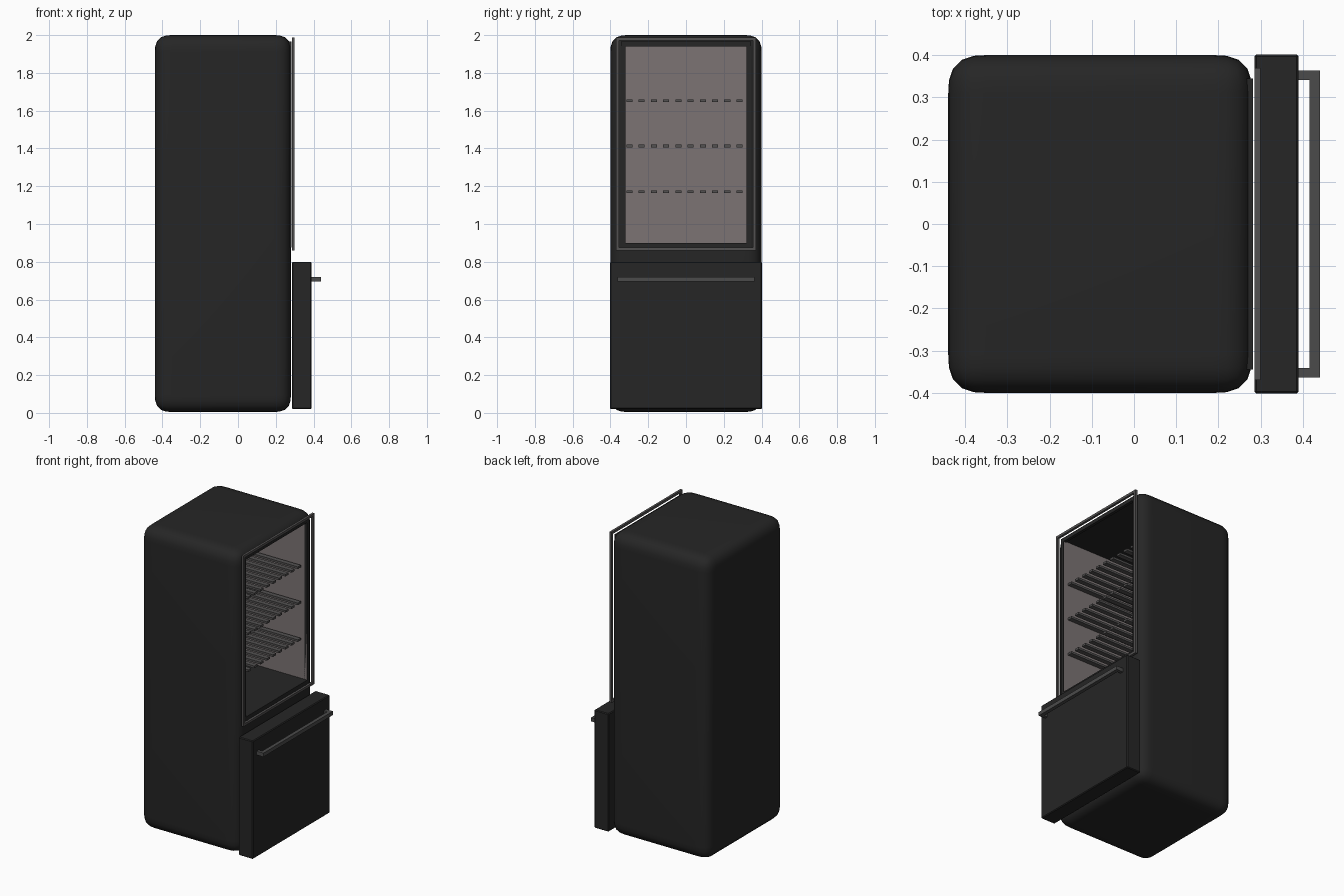
import bpy, bmesh
from mathutils import Vector

if "Cube" in bpy.data.objects:
    bpy.data.objects.remove(bpy.data.objects["Cube"])


def material(name, rgb):
    m = bpy.data.materials.new(name)
    m.diffuse_color = (*rgb, 1)
    m.use_nodes = True
    m.node_tree.nodes["Principled BSDF"].inputs["Base Color"].default_value = m.diffuse_color
    return m


BLACK = material("matte_black", (0.019, 0.019, 0.019))
LINER = material("warm_grey_liner", (0.20, 0.175, 0.175))
METAL = material("dark_metal", (0.085, 0.082, 0.082))
HANDLE = material("handle_grey", (0.07, 0.07, 0.07))


def box(name, lo, hi, mat, bevel=0, segments=1, profile=0.5):
    """Box between two corners, with optional rounded edges."""
    bm = bmesh.new()
    lo, hi = Vector(lo), Vector(hi)
    bmesh.ops.create_cube(bm, size=1)
    for v in bm.verts:
        v.co = (lo + hi) / 2 + v.co * (hi - lo)
    if bevel:
        bmesh.ops.bevel(bm, geom=bm.edges[:], offset=bevel, segments=segments,
                        profile=profile, affect='EDGES')
    me = bpy.data.meshes.new(name)
    bm.to_mesh(me)
    bm.free()
    ob = bpy.data.objects.new(name, me)
    bpy.context.collection.objects.link(ob)
    me.materials.append(mat)
    return ob


def ring(name, x0, x1, y, z0, z1, w, mat):
    """Rectangular frame facing +x, built from four bars."""
    box(name + "_top", (x0, -y, z1 - w), (x1, y, z1), mat)
    box(name + "_bottom", (x0, -y, z0), (x1, y, z0 + w), mat)
    for side, s in (("left", -1), ("right", 1)):
        a, b = sorted((s * y, s * (y - w)))
        box(f"{name}_{side}", (x0, a, z0 + w), (x1, b, z1 - w), mat)


# Rounded cabinet with a hollow upper compartment opening to +x
cabinet = box("cabinet", (-0.44, -0.4, 0.005), (0.28, 0.4, 2.0), BLACK, 0.09, 5, 0.6)
cutter = box("compartment_cutter", (-0.36, -0.32, 0.90), (0.6, 0.32, 1.945), BLACK)
cutter.hide_render = True
mod = cabinet.modifiers.new("hollow", 'BOOLEAN')
mod.object = cutter
mod.operation = 'DIFFERENCE'
mod.solver = 'EXACT'
bpy.context.view_layer.objects.active = cabinet
cabinet.select_set(True)
bpy.ops.object.modifier_apply(modifier=mod.name)
bpy.data.objects.remove(cutter)
bpy.ops.object.shade_smooth_by_angle(angle=0.6)

# Side and back walls of the compartment get the liner colour
cabinet.data.materials.append(LINER)
for p in cabinet.data.polygons:
    c = p.center
    inside = abs(c.y) < 0.325 and 0.89 < c.z < 1.95 and -0.37 < c.x < 0.27
    p.material_index = 1 if inside and abs(p.normal.z) < 0.5 else 0

# Gasket around the opening and the thin upper door frame
ring("gasket", 0.262, 0.282, 0.345, 0.875, 1.965, 0.025, BLACK)
ring("upper_door_frame", 0.285, 0.30, 0.37, 0.86, 1.988, 0.016, METAL)

# Three wire shelves
for i, z in enumerate((1.17, 1.413, 1.652)):
    for j in range(10):
        y = -0.30 + 0.0648 * j
        box(f"shelf_{i}_slat_{j}", (-0.355, y - 0.016, z - 0.007),
            (0.25, y + 0.016, z + 0.007), METAL)

# Lower drawer front and its bar handle
box("lower_drawer", (0.285, -0.402, 0.02), (0.39, 0.402, 0.80), BLACK, 0.005)
box("handle_bar", (0.416, -0.363, 0.695), (0.44, 0.363, 0.72), HANDLE)
for k, s in enumerate((-1, 1)):
    box(f"handle_post_{k}", (0.388, s * 0.352 - 0.011, 0.695),
        (0.418, s * 0.352 + 0.011, 0.72), HANDLE)
